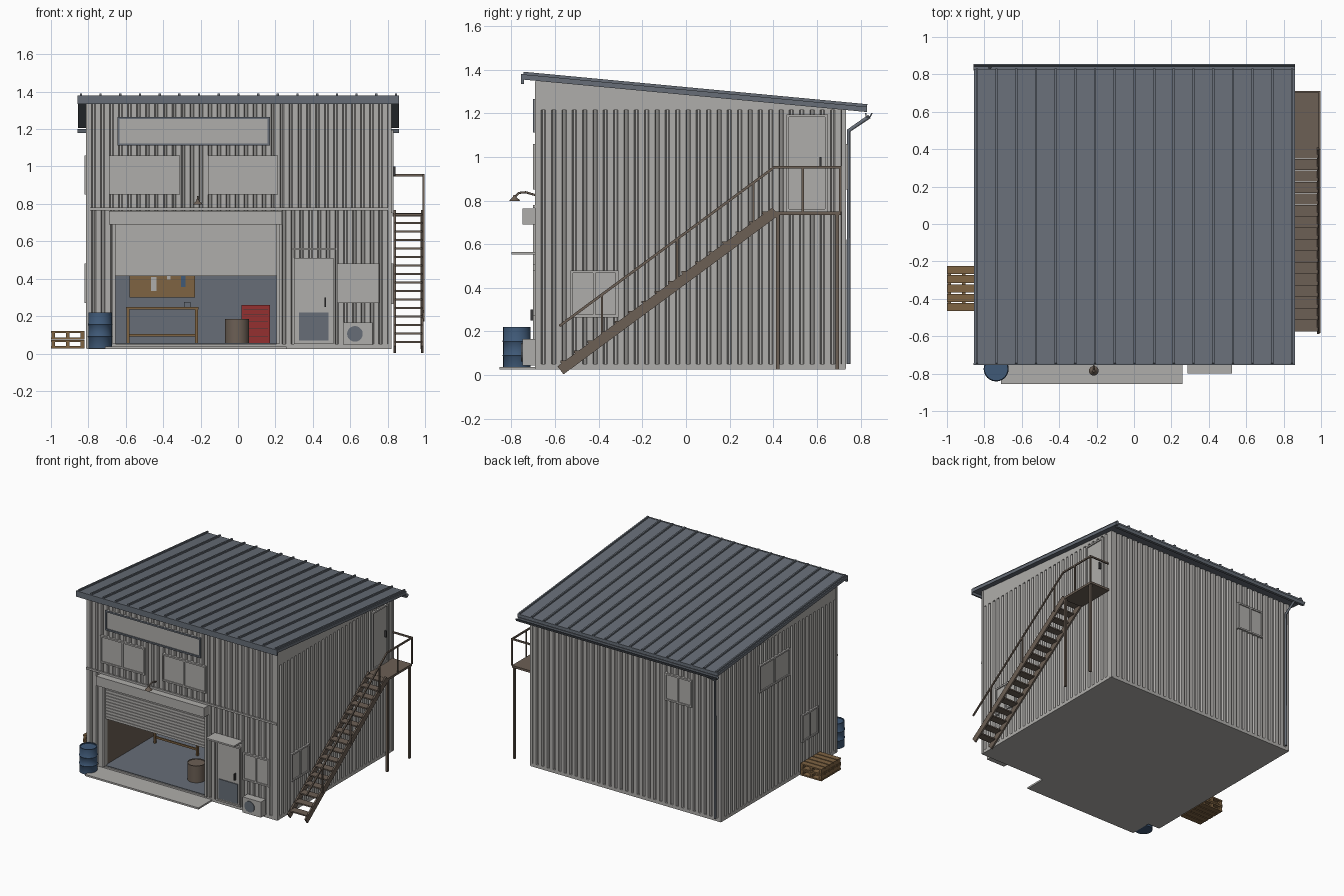
import bpy, bmesh, math
from mathutils import Vector, Matrix

if "Cube" in bpy.data.objects:
    bpy.data.objects.remove(bpy.data.objects["Cube"])


def material(name, r, g, b):
    m = bpy.data.materials.new(name)
    m.diffuse_color = (r, g, b, 1)
    m.use_nodes = True
    m.node_tree.nodes["Principled BSDF"].inputs["Base Color"].default_value = m.diffuse_color
    return m


WALL = material("pale grey metal", .43, .42, .405)
ROOF = material("slate blue grey", .135, .155, .185)
BROWN = material("brown steel", .15, .115, .09)
WOOD = material("wood", .21, .125, .055)
BLUE = material("blue paint", .05, .10, .185)
RED = material("red paint", .30, .03, .03)
DARK = material("dark metal", .04, .04, .042)

X0, X1, Y0, Y1 = -.81, .82, -.69, .73   # outer wall planes


def finish(name, bm, mat, smooth=False):
    bmesh.ops.recalc_face_normals(bm, faces=bm.faces)
    me = bpy.data.meshes.new(name)
    bm.to_mesh(me)
    bm.free()
    me.materials.append(mat)
    ob = bpy.data.objects.new(name, me)
    bpy.context.collection.objects.link(ob)
    if smooth:
        bpy.ops.object.select_all(action='DESELECT')
        ob.select_set(True)
        bpy.context.view_layer.objects.active = ob
        bpy.ops.object.shade_smooth_by_angle(angle=math.radians(40))
    return ob


def boxes(name, mat, *bounds):
    """One object from boxes given as x0, x1, y0, y1, z0, z1."""
    bm = bmesh.new()
    for a, b, c, d, e, f in bounds:
        m = Matrix.Translation(((a + b) / 2, (c + d) / 2, (e + f) / 2)) @ Matrix.Diagonal((b - a, d - c, f - e, 1))
        bmesh.ops.create_cube(bm, size=1, matrix=m)
    return finish(name, bm, mat)


def beams(name, mat, w, h, *pairs):
    """Straight bars between point pairs, w wide sideways and h high."""
    bm = bmesh.new()
    for a, b in pairs:
        a, b = Vector(a), Vector(b)
        d = (b - a).normalized()
        side = d.cross(Vector((0, 0, 1)))
        side = side.normalized() if side.length > .01 else Vector((1, 0, 0))
        up = side.cross(d)
        m = Matrix((side * w, d * (b - a).length, up * h)).transposed().to_4x4()
        bmesh.ops.create_cube(bm, size=1, matrix=Matrix.Translation((a + b) / 2) @ m)
    return finish(name, bm, mat)


def prism_x(name, mat, pts, x0, x1):
    """Extrude a (y, z) outline along x."""
    bm = bmesh.new()
    f = bm.faces.new([bm.verts.new((x0, y, z)) for y, z in pts])
    g = bmesh.ops.extrude_face_region(bm, geom=[f])
    bmesh.ops.translate(bm, vec=(x1 - x0, 0, 0), verts=[v for v in g['geom'] if isinstance(v, bmesh.types.BMVert)])
    return finish(name, bm, mat)


def lathe(name, mat, x, y, profile, n=24):
    """Spin a (radius, z) profile round a vertical axis."""
    bm = bmesh.new()
    rings = [[bm.verts.new((x + r * math.cos(t * math.tau / n), y + r * math.sin(t * math.tau / n), z))
              for t in range(n)] for r, z in profile]
    for a, b in zip(rings, rings[1:]):
        for i in range(n):
            bm.faces.new((a[i], a[(i + 1) % n], b[(i + 1) % n], b[i]))
    bm.faces.new(rings[0])
    bm.faces.new(rings[-1])
    return finish(name, bm, mat, True)


def tube(name, mat, pts, r):
    cu = bpy.data.curves.new(name, 'CURVE')
    cu.dimensions, cu.bevel_depth, cu.bevel_resolution, cu.use_fill_caps = '3D', r, 2, True
    sp = cu.splines.new('POLY')
    sp.points.add(len(pts) - 1)
    for p, q in zip(sp.points, pts):
        p.co = (*q, 1)
    cu.materials.append(mat)
    bpy.context.collection.objects.link(bpy.data.objects.new(name, cu))


def on(side, c0, c1, d0, d1, z0, z1):
    """Box bounds on a wall: c along it, d outwards from it."""
    return {'front': (c0, c1, Y0 - d1, Y0 - d0, z0, z1), 'back': (c0, c1, Y1 + d0, Y1 + d1, z0, z1),
            'left': (X0 - d1, X0 - d0, c0, c1, z0, z1), 'right': (X1 + d0, X1 + d1, c0, c1, z0, z1)}[side]


def corrugated(name, side, c0, c1, z0, z1):
    """Vertical trapezoid-rib sheet."""
    n = max(1, round((c1 - c0) / .048))
    p = (c1 - c0) / n
    prof = [(c0 + i * p + f * p, d) for i in range(n) for f, d in ((0, 0), (.56, 0), (.68, -.013), (.88, -.013))]
    prof.append((c1, 0))
    bm = bmesh.new()
    cols = []
    for c, d in prof:
        x, _, y = on(side, c, c, d, d, 0, 0)[:3]
        cols.append((bm.verts.new((x, y, z0)), bm.verts.new((x, y, z1))))
    for a, b in zip(cols, cols[1:]):
        bm.faces.new((a[0], b[0], b[1], a[1]))
    ob = finish(name, bm, WALL)
    out = Vector({'front': (0, -1, 0), 'back': (0, 1, 0), 'left': (-1, 0, 0), 'right': (1, 0, 0)}[side])
    if sum((q.normal.dot(out) * q.area for q in ob.data.polygons)) < 0:
        ob.data.flip_normals()


def window(name, side, c0, c1, z0, z1, split=True, frame=WALL):
    t = .012
    boxes(name + "_pane", WALL, on(side, c0, c1, -.012, .004, z0, z1))
    bars = [(c0, c0 + t, z0, z1), (c1 - t, c1, z0, z1), (c0 + t, c1 - t, z0, z0 + t), (c0 + t, c1 - t, z1 - t, z1)]
    if split:
        m = (c0 + c1) / 2
        bars.append((m - t / 2, m + t / 2, z0 + t, z1 - t))
    boxes(name + "_frame", frame, *[on(side, a, b, -.012, .012, e, f) for a, b, e, f in bars])


# Ground slab and apron
boxes("floor_slab", WALL, (X0, X1, Y0, Y1, .025, .05))
boxes("apron", WALL, (-.71, .26, -.855, Y0, .025, .038))

# Corrugated walls
corrugated("front_wall_left", 'front', X0, -.66, .05, .77)
corrugated("front_wall_right", 'front', .21, X1, .05, .77)
corrugated("front_wall_upper", 'front', X0, X1, .77, 1.345)
corrugated("back_wall", 'back', X0, X1, .05, 1.215)
corrugated("left_wall", 'left', Y0, Y1, .05, 1.22)
corrugated("right_wall", 'right', Y0, Y1, .05, 1.22)
for n, x in (("left_gable", X0), ("right_gable", X1 - .015)):
    prism_x(n, WALL, [(Y0, 1.215), (Y1, 1.215), (Y0, 1.35)], x, x + .015)
boxes("corner_trims", WALL, *[(x - .01, x + .01, y - .01, y + .01, .03, 1.345 if y < 0 else 1.215)
                              for x in (X0 + .008, X1 - .008) for y in (Y0 + .008, Y1 - .008)])
boxes("floor_line_trim", WALL, on('front', X0, X1, 0, .01, .765, .78))


# Sloping roof with standing seams
def roof_z(y):
    return 1.378 - .0943 * (y + .745)


RY0, RY1 = -.745, .83
prism_x("roof", ROOF, [(RY0, roof_z(RY0)), (RY1, roof_z(RY1)), (RY1, roof_z(RY1) - .024),
                       (RY0, roof_z(RY0) - .024)], -.855, .86)
boxes("front_fascia", ROOF, (-.857, .862, -.755, -.743, 1.335, 1.38))
beams("roof_seams", ROOF, .012, .016, *[((-.84 + i * .1053, RY0, roof_z(RY0) + .004),
                                          (-.84 + i * .1053, RY1, roof_z(RY1) + .004)) for i in range(17)])
# Gutter and downpipe
prism_x("gutter", ROOF, [(.82, 1.2), (.825, 1.18), (.845, 1.18), (.855, 1.2), (.848, 1.2), (.842, 1.187),
                         (.828, 1.187), (.826, 1.2)], -.857, .862)
tube("downpipe", ROOF, [(-.77, .84, 1.185), (-.77, .745, 1.12), (-.77, .745, .05)], .009)

# Windows and sign
window("upper_left_window", 'front', -.69, -.31, .85, 1.06)
window("upper_right_window", 'front', -.16, .215, .85, 1.06)
window("ground_window", 'front', .53, .755, .27, .48)
window("back_window", 'back', -.565, -.335, .85, 1.06)
window("left_upper_window", 'left', -.10, .27, .85, 1.06)
window("left_lower_window", 'left', -.45, -.25, .27, .48)
window("right_window", 'right', -.53, -.31, .265, .48)
window("sign_board", 'front', -.645, .17, 1.112, 1.265, False, ROOF)

# Roller shutter
boxes("shutter_box", WALL, (-.69, .235, -.75, Y0, .69, .763))
boxes("shutter_curtain", WALL, (-.66, .21, -.68, -.672, .415, .70))
boxes("shutter_slats", WALL, *[(-.655, .205, -.685, -.68, .419 + i * .023, .436 + i * .023) for i in range(12)])
boxes("opening_jambs", WALL, (-.672, -.655, -.70, -.66, .05, .69), (.205, .222, -.70, -.66, .05, .69))

# Workshop interior
boxes("workshop_floor", ROOF, (-.66, .21, -.68, .1, .05, .055))
boxes("workshop_back", ROOF, (-.66, .21, .1, .11, .05, .72))
boxes("workshop_sides", BROWN, (-.67, -.66, -.67, .1, .05, .72), (.21, .22, -.67, .1, .05, .72))
boxes("pegboard", WOOD, (-.58, -.23, .088, .1, .30, .52))
boxes("hung_tools_pale", WALL, (-.465, -.435, .08, .088, .335, .41), (-.38, -.36, .08, .088, .395, .45))
boxes("hung_tool_blue", BLUE, (-.305, -.28, .08, .088, .355, .42))
boxes("bench", WOOD, (-.60, -.21, -.19, .08, .235, .25), (-.59, -.22, -.175, -.165, .09, .105),
      *[(x, x + .016, y, y + .016, .055, .235) for x in (-.595, -.231) for y in (-.185, .06)])
boxes("vise", ROOF, (-.29, -.255, -.17, -.11, .25, .275))
boxes("tool_chest", RED, (.02, .17, -.2, -.03, .055, .26))
boxes("drawer_lines", DARK, *[(.03, .16, -.204, -.2, z, z + .004) for z in (.09, .13, .17, .205, .235)])
lathe("brown_drum", BROWN, -.005, -.5, [(.065, .055), (.065, .185), (.06, .185), (.06, .18)])

# Front door with hood
window("door", 'front', .30, .51, .05, .51, False)
boxes("door_grille", ROOF, on('front', .325, .485, .004, .01, .07, .22))
boxes("door_handle", DARK, on('front', .462, .47, .004, .022, .25, .30))
boxes("door_hood", WALL, (.285, .525, -.80, Y0, .553, .565))

# Air conditioner
boxes("air_unit", WALL, (.565, .72, -.75, Y0, .045, .165))
bm = bmesh.new()
bmesh.ops.create_cone(bm, cap_ends=True, segments=20, radius1=.042, radius2=.042, depth=.006,
                      matrix=Matrix.Translation((.625, -.752, .105)) @ Matrix.Rotation(math.pi / 2, 4, 'X'))
finish("air_unit_fan", bm, ROOF)

# Wall lamp
tube("lamp_arm", BROWN, [(-.215, Y0, .825), (-.215, -.735, .838), (-.215, -.765, .835), (-.215, -.785, .815)], .005)
lathe("lamp_shade", BROWN, -.215, -.785, [(.026, .797), (.022, .803), (.009, .815), (.006, .825)], 16)

# Blue barrel with hoops
lathe("barrel", BLUE, -.737, -.775, [(.063, .026), (.063, .085), (.067, .09), (.063, .095), (.063, .15), (.067, .155),
                                     (.063, .16), (.063, .22), (.056, .22), (.056, .213)])

# Stacked pallets
for i in range(2):
    z = .028 + i * .047
    boxes("pallet_%d" % (i + 1), WOOD,
          *[(-1, -.82, y, y + .042, z + h, z + h + .011) for h in (0, .034)
            for y in (-.465, -.416, -.366, -.316, -.267)],
          *[(x, x + .02, -.462, -.228, z + .011, z + .034) for x in (-.998, -.92, -.842)])

# Outside stair
A, B = Vector((0, -.575, .022)), Vector((0, .41, .75))
beams("stair_stringers", BROWN, .012, .046, *[(A + Vector((x, 0, 0)), B + Vector((x, 0, 0))) for x in (.838, .985)])
treads = [A.lerp(B, (i + .5) / 16) for i in range(16)]
boxes("stair_treads", BROWN, *[(.84, .985, p.y - .03, p.y + .03, p.z + .012, p.z + .022) for p in treads])
boxes("landing", BROWN, (.825, .992, .41, .71, .733, .75))
boxes("landing_posts", BROWN, *[(.975, .99, y - .008, y + .008, .025, .735) for y in (.42, .692)])
R = .992
beams("handrail", BROWN, .01, .012, ((R, -.58, .225), (R, .405, .953)), ((R, .40, .953), (R, .712, .953)),
      ((.83, .707, .953), (R, .707, .953)))
boxes("rail_posts", BROWN, *[(R - .005, R + .005, y - .005, y + .005, a, b) for y, a, b in
                             ((-.385, .17, .365), (-.04, .42, .62), (.31, .68, .88), (.535, .75, .95), (.707, .75, .95))])

# Upper side door
window("upper_door", 'right', .46, .65, .75, 1.195, False)
boxes("upper_door_handle", DARK, on('right', .612, .62, .004, .022, .95, 1.0))
